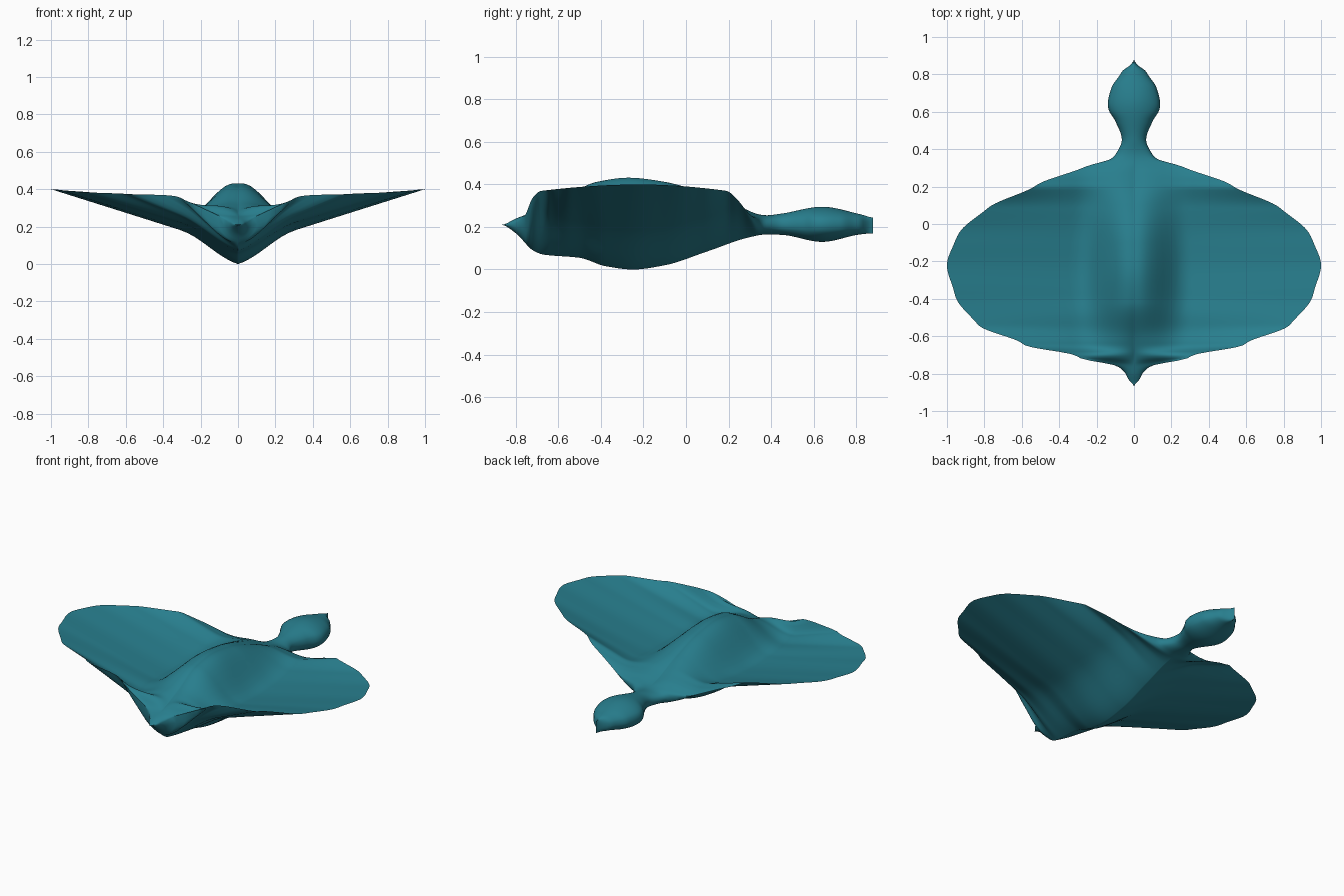
import bpy
import bmesh
import math

ROWS = 150
COLUMNS = 48

# Profiles along the body, from beak to tail
HALF_WIDTH = [(-.87, 0), (-.83, .03), (-.8, .045), (-.76, .09), (-.72, .28), (-.7, .32),
              (-.65, .58), (-.63, .61), (-.55, .82), (-.52, .85), (-.4, .95), (-.35, .965),
              (-.22, 1), (-.1, .96), (-.04, .93), (.07, .8), (.1, .76), (.19, .55), (.22, .5),
              (.29, .3), (.31, .25), (.35, .12), (.37, .1), (.45, .065), (.55, .1), (.61, .135),
              (.64, .14), (.73, .12), (.79, .08), (.82, .06), (.85, .02), (.88, 0)]
BACK = [(-.87, .21), (-.8, .24), (-.72, .27), (-.6, .32), (-.42, .41), (-.27, .43), (-.1, .41),
        (.1, .35), (.3, .27), (.38, .255), (.45, .263), (.64, .295), (.82, .26), (.88, .245)]
BELLY = [(-.87, .21), (-.8, .17), (-.72, .09), (-.67, .07), (-.5, .055), (-.38, .016),
         (-.25, 0), (-.1, .02), (.1, .085), (.3, .152), (.38, .165), (.45, .163),
         (.64, .13), (.82, .165), (.88, .17)]
RIM = [(-.87, .21), (-.8, .22), (-.76, .25), (-.72, .34), (-.68, .37), (-.22, .4),
       (.19, .37), (.24, .33), (.3, .26), (.38, .21), (.88, .21)]


def slope(points, i):
    """Tangent at a profile point that never overshoots."""
    if i == 0 or i == len(points) - 1:
        return 0.0
    (ya, va), (yb, vb), (yc, vc) = points[i - 1:i + 2]
    before = (vb - va) / (yb - ya)
    after = (vc - vb) / (yc - yb)
    if before * after <= 0:
        return 0.0
    return 2 * before * after / (before + after)


def sample(points, y):
    """Smooth value of a profile at position y."""
    for i in range(len(points) - 1):
        (ya, va), (yb, vb) = points[i], points[i + 1]
        if y <= yb:
            span = yb - ya
            t = max(0, (y - ya) / span)
            start = va + (vb - va) * t * t * (3 - 2 * t)
            lean = slope(points, i) * t * (1 - t) ** 2 - slope(points, i + 1) * t * t * (1 - t)
            return start + lean * span
    return points[-1][1]


def section(y):
    """Upper and lower outline of the bird at position y."""
    width, back, belly, rim = (sample(p, y) for p in (HALF_WIDTH, BACK, BELLY, RIM))
    spread = min(1, max(0, (width - .1) / .25))
    spread = spread * spread * (3 - 2 * spread)
    body = min(width, .31)
    root_low = belly + (rim - belly) * .21
    root_high = root_low + (back - root_low) * .25
    upper, lower = [], []
    for c in range(COLUMNS + 1):
        t = 2 * c / COLUMNS - 1
        s = t * abs(t) ** .5
        x = s * width
        side = abs(s)
        bump = math.cos(math.pi / 2 * min(1, abs(x) / max(body, .001))) ** 2
        round_part = math.sqrt(max(0, 1 - side * side))
        heights = []
        for root, middle in ((root_high, back), (root_low, belly)):
            winged = root + (rim - root) * side + (middle - root) * bump
            tubular = rim + (middle - rim) * round_part
            heights.append(tubular + (winged - tubular) * spread)
        upper.append((x, y, heights[0]))
        lower.append((x, y, heights[1]))
    return upper, lower


def build_bird():
    """Loft all sections into one closed skin."""
    bm = bmesh.new()
    first, last = HALF_WIDTH[0][0], HALF_WIDTH[-1][0]
    loops = []
    for r in range(ROWS + 1):
        upper, lower = section(first + (last - first) * r / ROWS)
        loops.append([bm.verts.new(p) for p in upper + lower[-2:0:-1]])
    for near, far in zip(loops, loops[1:]):
        count = len(near)
        for i in range(count):
            j = (i + 1) % count
            bm.faces.new((near[i], near[j], far[j], far[i]))
    bmesh.ops.remove_doubles(bm, verts=bm.verts, dist=.0005)
    bmesh.ops.recalc_face_normals(bm, faces=bm.faces)
    mesh = bpy.data.meshes.new("bird_body")
    bm.to_mesh(mesh)
    bm.free()
    bird = bpy.data.objects.new("bird_body_and_wings", mesh)
    bpy.context.collection.objects.link(bird)
    return bird


cube = bpy.data.objects.get("Cube")
if cube:
    bpy.data.objects.remove(cube, do_unlink=True)

teal = bpy.data.materials.new("teal")
teal.use_nodes = True
teal.diffuse_color = (.021, .21, .27, 1)
teal.node_tree.nodes["Principled BSDF"].inputs["Base Color"].default_value = teal.diffuse_color

bird = build_bird()
bird.data.materials.append(teal)
bpy.context.view_layer.objects.active = bird
bird.select_set(True)
bpy.ops.object.shade_smooth_by_angle(angle=math.radians(60))
